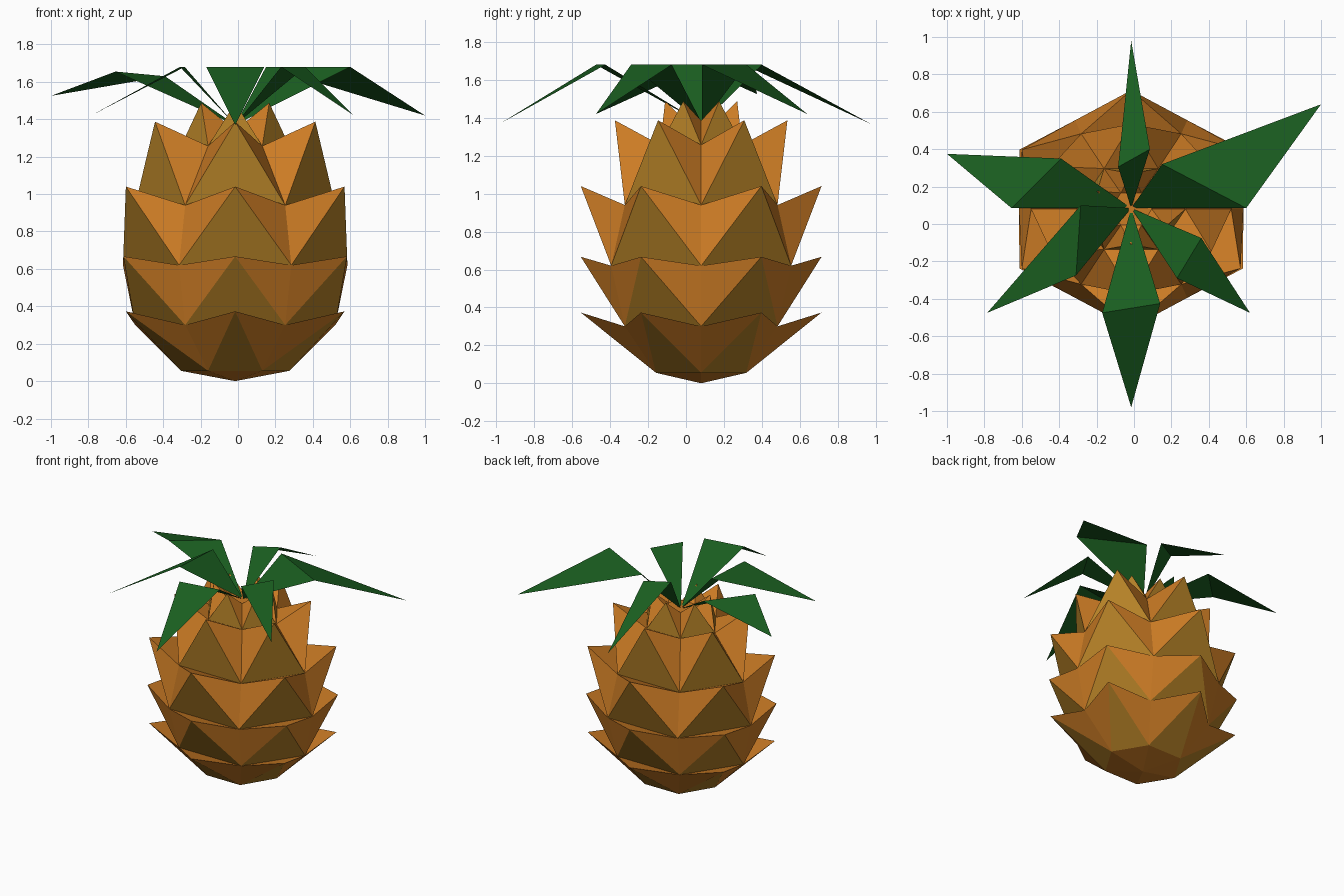
import bpy, bmesh, math

if "Cube" in bpy.data.objects:
    bpy.data.objects.remove(bpy.data.objects["Cube"])

CX, CY = -0.015, 0.08          # axis of the fruit


def material(name, rgb):
    m = bpy.data.materials.new(name)
    m.diffuse_color = (*rgb, 1)
    m.use_nodes = True
    m.node_tree.nodes["Principled BSDF"].inputs["Base Color"].default_value = m.diffuse_color
    return m


def finish(bm, name, mats):
    me = bpy.data.meshes.new(name)
    bm.to_mesh(me)
    bm.free()
    for m in mats:
        me.materials.append(m)
    ob = bpy.data.objects.new(name, me)
    bpy.context.collection.objects.link(ob)
    return ob


def ring(bm, rx, ry, z, offset):
    """Six points round the axis, stretched slightly in x."""
    angles = [math.radians(60 * i + offset) for i in range(6)]
    return [bm.verts.new((CX + rx * math.cos(a), CY + ry * math.sin(a), z)) for a in angles]


scale_mat = material("scale_yellow", (0.46, 0.22, 0.02))
side_mat = material("scale_orange", (0.6, 0.2, 0.018))
leaf_mat = material("leaf_green", (0.01, 0.11, 0.014))

# Fruit body: each layer has a hexagon of valleys and six pulled-out scale tips
# (valley rx, ry, z, tip rx, ry, z)
layers = [
    (0.535, 0.465, 0.300, 0.675, 0.635, 0.373),
    (0.600, 0.548, 0.620, 0.690, 0.635, 0.667),
    (0.535, 0.465, 0.940, 0.675, 0.635, 1.040),
    (0.290, 0.250, 1.257, 0.495, 0.455, 1.387),
    (0.110, 0.100, 1.385, 0.210, 0.190, 1.488),
]
bm = bmesh.new()
low = ring(bm, 0.29, 0.275, 0.055, 0)
bottom = bm.verts.new((CX, CY, 0))
for i in range(6):
    bm.faces.new((bottom, low[(i + 1) % 6], low[i])).material_index = 1
for vx, vy, vz, tx, ty, tz in layers:
    valley = ring(bm, vx, vy, vz, 0)
    tips = ring(bm, tx, ty, tz, 30)
    for i in range(6):
        j, tip = (i + 1) % 6, tips[i]
        bm.faces.new((low[i], low[j], tip))
        for tri in ((low[i], tip, valley[i]), (low[j], valley[j], tip), (tip, valley[j], valley[i])):
            bm.faces.new(tri).material_index = 1
    low = valley
bm.faces.new(low).material_index = 1
finish(bm, "fruit_body", [scale_mat, side_mat])

# Crown leaves: one folded blade each (two bend corners, then the tip)
leaves = {
    "front_leaf": ((-0.17, -0.475, 1.68), (0.14, -0.425, 1.68), (-0.015, -0.98, 1.37)),
    "back_leaf": ((0.085, 0.40, 1.68), (-0.085, 0.305, 1.68), (-0.015, 0.98, 1.365)),
    "right_leaf": ((0.60, 0.085, 1.68), (0.15, 0.32, 1.68), (1.0, 0.64, 1.42)),
    "left_leaf": ((-0.39, 0.35, 1.63), (-0.655, 0.085, 1.655), (-1.0, 0.375, 1.525)),
    "front_left_leaf": ((-0.285, 0.10, 1.68), (-0.31, -0.275, 1.68), (-0.785, -0.475, 1.42)),
    "front_right_leaf": ((0.23, -0.29, 1.68), (0.36, -0.075, 1.68), (0.62, -0.475, 1.42)),
}
for name, corners in leaves.items():
    bm = bmesh.new()
    base = bm.verts.new((CX, 0.085, 1.37))
    a, b, tip = [bm.verts.new(c) for c in corners]
    bm.faces.new((base, a, b))
    bm.faces.new((a, tip, b))
    finish(bm, name, [leaf_mat])
